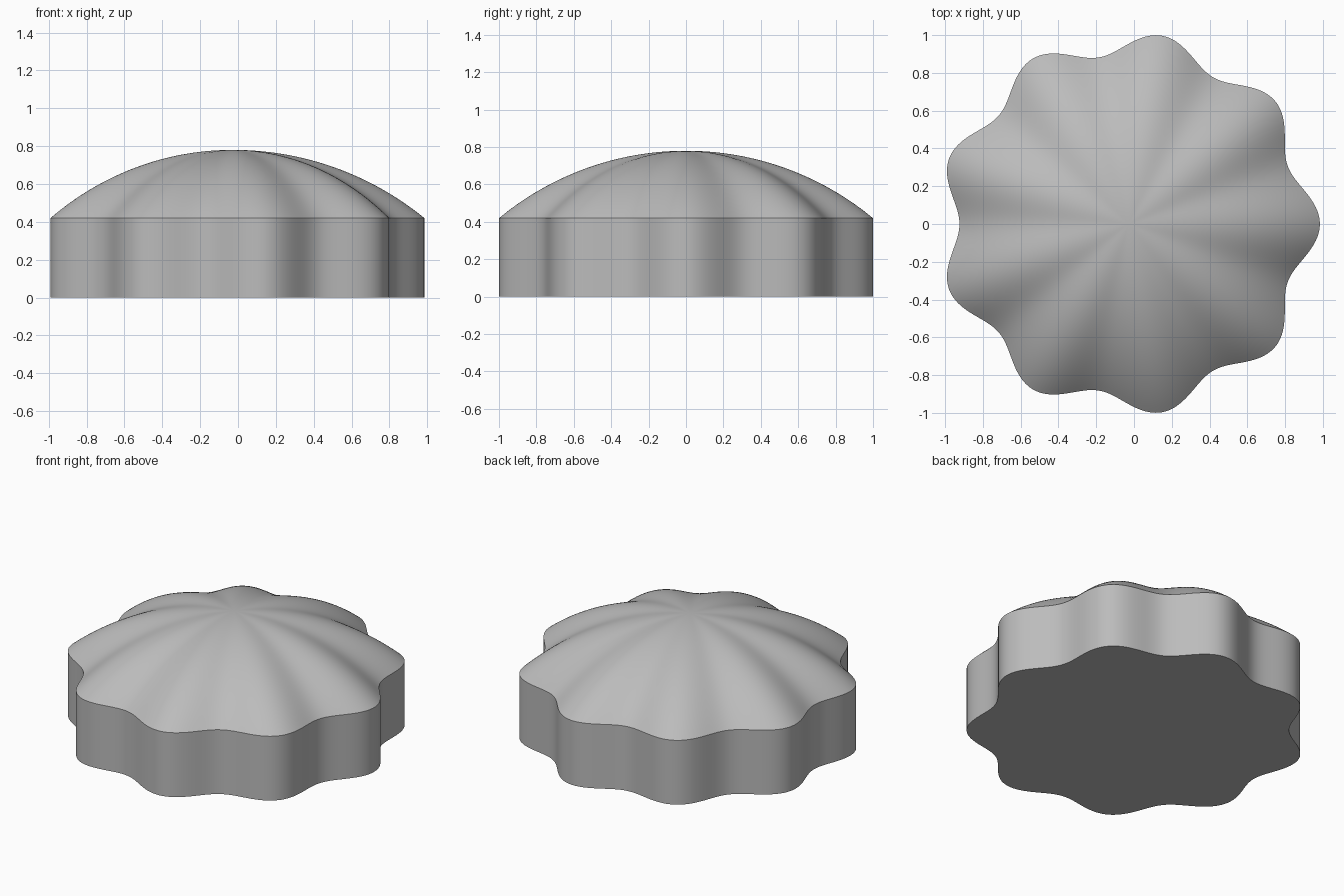
import bpy, bmesh, math

cube = bpy.data.objects.get("Cube")
if cube:
    bpy.data.objects.remove(cube, do_unlink=True)

LOBES = 9
SEGMENTS = 360
RINGS = 32
CENTRE_X = -0.028
RIM_Z, TOP_Z = 0.42, 0.78

grey = bpy.data.materials.new("plain grey")
grey.use_nodes = True
colour = (0.5, 0.5, 0.5, 1)
grey.diffuse_color = colour
grey.node_tree.nodes["Principled BSDF"].inputs["Base Color"].default_value = colour


def ring(bm, scale, z):
    """One wavy outline, scaled about the centre axis."""
    verts = []
    for i in range(SEGMENTS):
        a = math.tau * i / SEGMENTS
        r = scale * (0.954 + 0.058 * math.cos(LOBES * a))
        verts.append(bm.verts.new((CENTRE_X + r * math.cos(a), r * math.sin(a), z)))
    return verts


def bridge(bm, lower, upper):
    for i in range(SEGMENTS):
        j = (i + 1) % SEGMENTS
        bm.faces.new((lower[i], lower[j], upper[j], upper[i]))


bm = bmesh.new()

# Flat base and upright fluted wall
base = ring(bm, 1, 0)
bm.faces.new(base[::-1])
previous = ring(bm, 1, RIM_Z)
bridge(bm, base, previous)

# Domed cap: a circular arc swept from the rim to the apex
rise = TOP_Z - RIM_Z
arc_radius = (1 + rise * rise) / (2 * rise)
for k in range(RINGS - 1, 0, -1):
    t = k / RINGS
    z = TOP_Z - arc_radius + math.sqrt(arc_radius ** 2 - t * t)
    current = ring(bm, t, z)
    bridge(bm, previous, current)
    previous = current
apex = bm.verts.new((CENTRE_X, 0, TOP_Z))
for i in range(SEGMENTS):
    bm.faces.new((previous[i], previous[(i + 1) % SEGMENTS], apex))

mesh = bpy.data.meshes.new("fluted_dome")
bm.to_mesh(mesh)
bm.free()
mesh.materials.append(grey)
dome = bpy.data.objects.new("fluted_dome", mesh)
bpy.context.collection.objects.link(dome)

# Smooth flutes, crisp rim and base edges
bpy.ops.object.select_all(action="DESELECT")
dome.select_set(True)
bpy.context.view_layer.objects.active = dome
bpy.ops.object.shade_smooth_by_angle(angle=math.radians(30))
